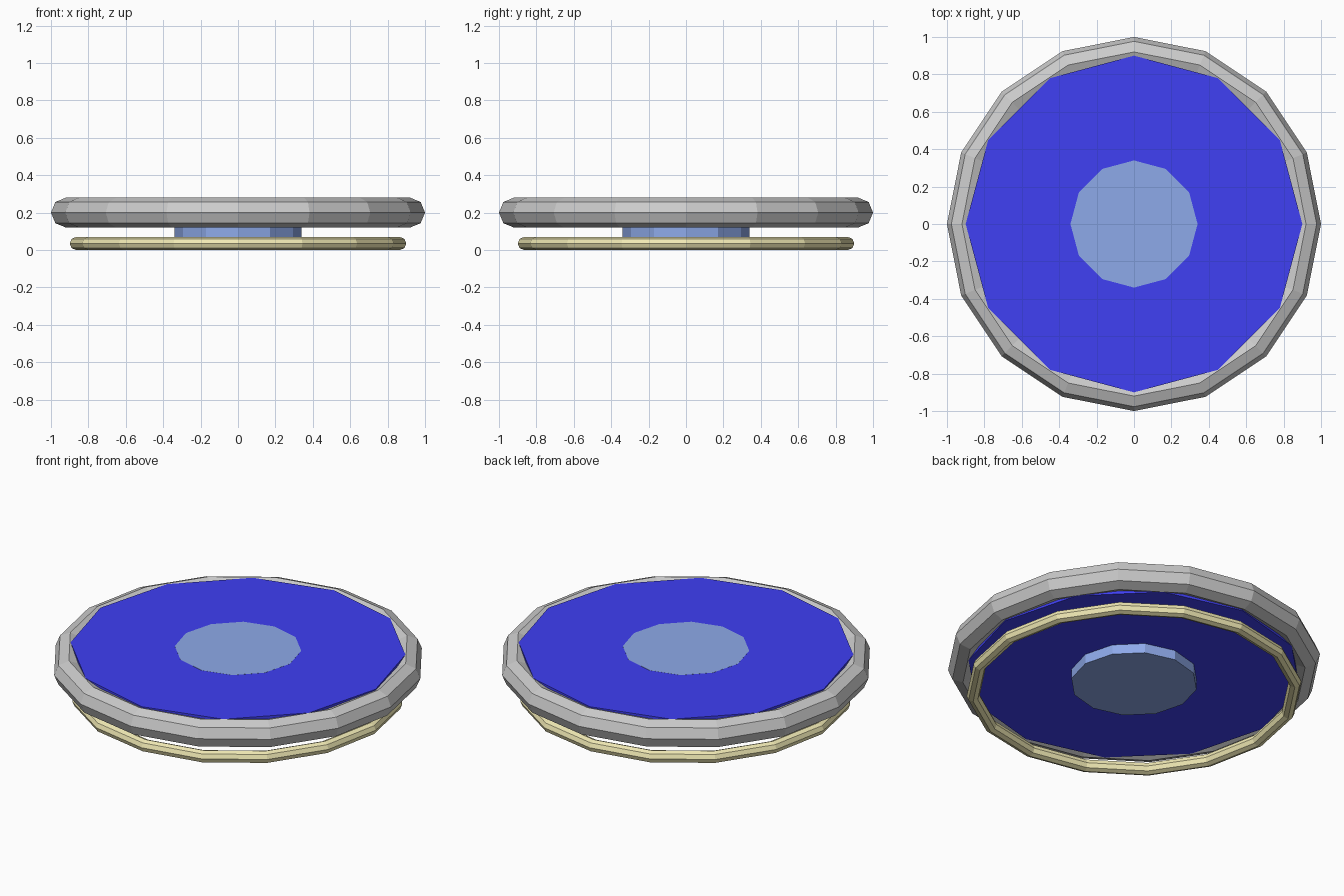
import bpy

if "Cube" in bpy.data.objects:
    bpy.data.objects.remove(bpy.data.objects["Cube"])


def paint(obj, name, color):
    mat = bpy.data.materials.new(name)
    mat.diffuse_color = (*color, 1)
    mat.use_nodes = True
    mat.node_tree.nodes["Principled BSDF"].inputs["Base Color"].default_value = mat.diffuse_color
    obj.data.materials.append(mat)


def ring(name, outer, tube, z):
    # 16-sided ring with an octagonal tube, vertices on the axes
    bpy.ops.mesh.primitive_torus_add(major_segments=16, minor_segments=8,
                                     major_radius=outer - tube, minor_radius=tube,
                                     location=(0, 0, z))
    obj = bpy.context.object
    obj.name = name
    return obj


def disc(name, radius, z0, z1):
    # 12-sided flat-shaded cylinder between two heights
    bpy.ops.mesh.primitive_cylinder_add(vertices=12, radius=radius, depth=z1 - z0,
                                        location=(0, 0, (z0 + z1) / 2))
    obj = bpy.context.object
    obj.name = name
    return obj


# Upper grey rim
ring("upper_rim", 1.0, 0.08, 0.2)

# Lower yellow ring
lower_ring = ring("lower_ring", 0.9, 0.035, 0.035)
paint(lower_ring, "pale_yellow", (0.88, 0.82, 0.46))

# Main blue disc filling the rim
main_disc = disc("main_disc", 0.9, 0.122, 0.278)
paint(main_disc, "deep_blue", (0.05, 0.05, 0.9))

# Central hub, flush with the disc top and projecting below
hub = disc("hub", 0.34, 0.065, 0.2785)
paint(hub, "light_blue", (0.27, 0.4, 0.82))
